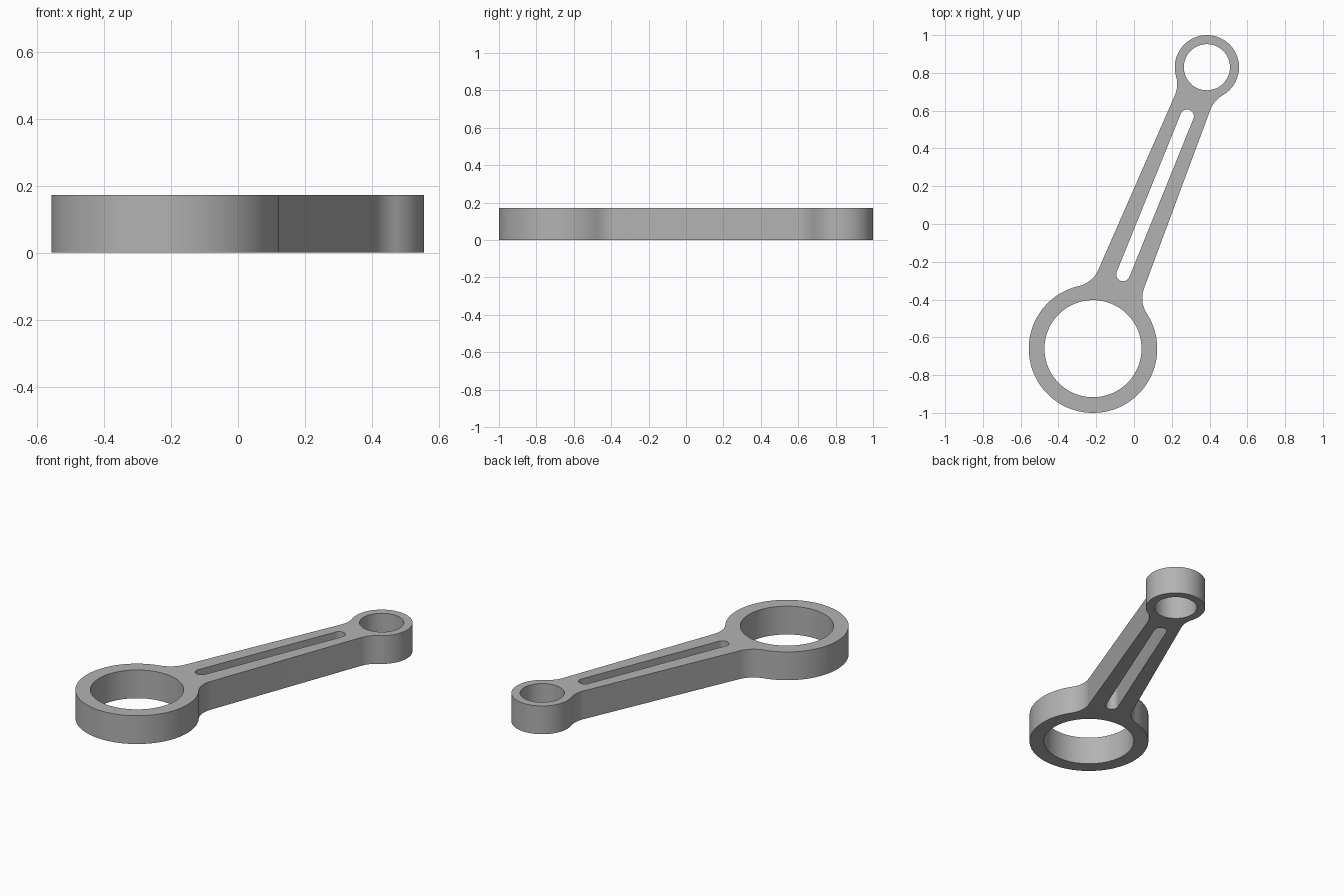
import bpy
import bmesh
from math import asin, atan, atan2, cos, sin, pi, tau
from mathutils import Vector, Matrix

cube = bpy.data.objects.get("Cube")
if cube:
    bpy.data.objects.remove(cube, do_unlink=True)

# Dimensions, measured along the rod axis from the big eye
BIG = Vector((-0.217, -0.66))
SMALL = Vector((0.386, 0.83))
LENGTH = (SMALL - BIG).length
BIG_R, BIG_BORE = 0.34, 0.257
SMALL_R, SMALL_BORE = 0.17, 0.122
FILLET, THICK = 0.15, 0.172
ROOT_HALF, TAPER = 0.142, 0.029
SLOT_START, SLOT_END, SLOT_R = 0.424, 1.327, 0.036


def arc(centre, radius, start, end, steps):
    return [centre + radius * Vector((cos(a), sin(a)))
            for a in (start + (end - start) * i / steps for i in range(steps + 1))]


def circle(centre, radius, steps=96):
    return arc(centre, radius, 0, tau, steps)[:-1]


def fillet_angle(x, radius, phi):
    """Angle above the axis at which the fillet touches an eye at x."""
    gap = ROOT_HALF * cos(phi) + FILLET - x * sin(phi)
    return asin(gap / (radius + FILLET))


# Upper half outline: small eye, fillet, tapered shank, fillet, big eye
phi = atan(TAPER)
small_c, big_c = Vector((LENGTH, 0)), Vector((0, 0))
small_t = pi - fillet_angle(LENGTH, SMALL_R, phi) - phi
big_t = fillet_angle(0, BIG_R, phi) - phi
shank_dir = -pi / 2 - phi
half = arc(small_c, SMALL_R, 0, small_t, 44)
f_small = small_c + (SMALL_R + FILLET) * Vector((cos(small_t), sin(small_t)))
half += arc(f_small, FILLET, small_t - pi, shank_dir, 14)[1:]
f_big = big_c + (BIG_R + FILLET) * Vector((cos(big_t), sin(big_t)))
half += arc(f_big, FILLET, shank_dir, big_t - pi, 14)
half += arc(big_c, BIG_R, big_t, pi, 56)[1:]
outline = half + [Vector((p.x, -p.y)) for p in reversed(half[1:-1])]

# Lightening slot with round ends
slot = arc(Vector((SLOT_END, 0)), SLOT_R, -pi / 2, pi / 2, 16)
slot += arc(Vector((SLOT_START, 0)), SLOT_R, pi / 2, 3 * pi / 2, 16)

# Fill the profile around its three openings and extrude it
bm = bmesh.new()
for loop in (outline, slot, circle(big_c, BIG_BORE), circle(small_c, SMALL_BORE)):
    verts = [bm.verts.new((p.x, p.y, 0)) for p in loop]
    for a, b in zip(verts, verts[1:] + verts[:1]):
        bm.edges.new((a, b))
bmesh.ops.triangle_fill(bm, use_beauty=True, edges=bm.edges[:], normal=(0, 0, 1))
top = bmesh.ops.extrude_face_region(bm, geom=bm.faces[:], use_keep_orig=True)
bmesh.ops.translate(bm, vec=(0, 0, THICK),
                    verts=[g for g in top["geom"] if isinstance(g, bmesh.types.BMVert)])
bmesh.ops.recalc_face_normals(bm, faces=bm.faces[:])

# Swing the rod into position
axis = SMALL - BIG
bm.transform(Matrix.Translation((BIG.x, BIG.y, 0)) @ Matrix.Rotation(atan2(axis.y, axis.x), 4, "Z"))
mesh = bpy.data.meshes.new("connecting_rod")
bm.to_mesh(mesh)
bm.free()
rod = bpy.data.objects.new("connecting_rod", mesh)
bpy.context.collection.objects.link(rod)

# Plain grey metal
grey = bpy.data.materials.new("grey")
grey.use_nodes = True
grey.diffuse_color = (0.45, 0.45, 0.45, 1)
grey.node_tree.nodes["Principled BSDF"].inputs["Base Color"].default_value = (0.45, 0.45, 0.45, 1)
mesh.materials.append(grey)

bpy.ops.object.select_all(action="DESELECT")
rod.select_set(True)
bpy.context.view_layer.objects.active = rod
bpy.ops.object.shade_smooth_by_angle(angle=pi / 6)
